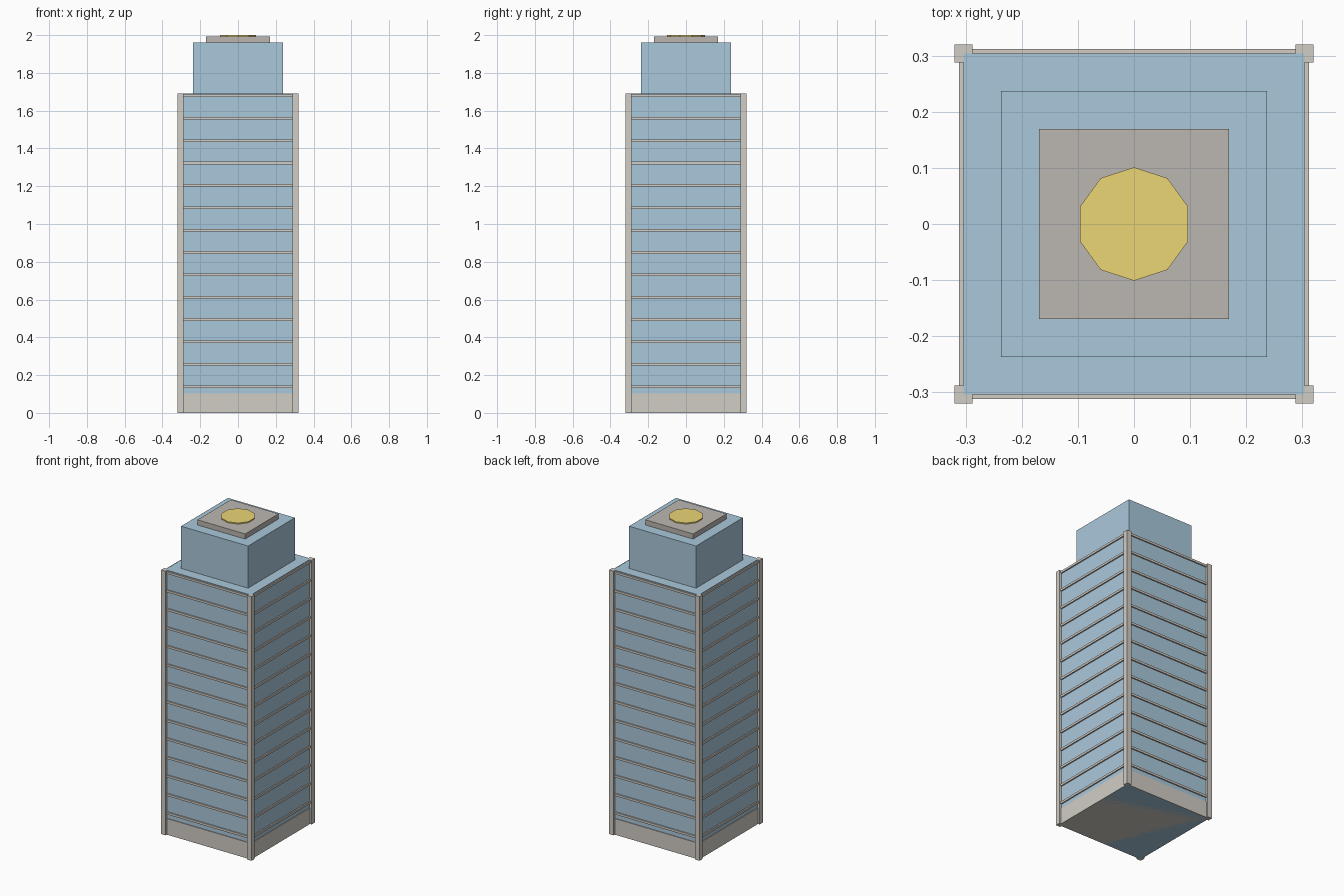
import bpy, math

if "Cube" in bpy.data.objects:
    bpy.data.objects.remove(bpy.data.objects["Cube"])


def material(name, rgb):
    m = bpy.data.materials.new(name)
    m.diffuse_color = (*rgb, 1)
    m.use_nodes = True
    m.node_tree.nodes["Principled BSDF"].inputs["Base Color"].default_value = m.diffuse_color
    return m


glass = material("blue_glass", (0.40, 0.58, 0.71))
stone = material("pale_stone", (0.64, 0.61, 0.56))
dark = material("dark_stone", (0.50, 0.47, 0.44))
gold = material("gold", (0.83, 0.67, 0.18))


def box(name, half, z0, z1, mat, x=0, y=0):
    """Square block with the given half width, from z0 to z1."""
    bpy.ops.mesh.primitive_cube_add(size=1, location=(x, y, (z0 + z1) / 2))
    o = bpy.context.object
    o.name = name
    o.scale = (2 * half, 2 * half, z1 - z0)
    bpy.ops.object.transform_apply(location=False, rotation=False, scale=True)
    o.data.materials.append(mat)
    return o


ROOF = 1.69

# Main shaft and plinth
box("glass_shaft", 0.304, 0, ROOF, glass)
box("plinth", 0.308, 0, 0.103, stone)

# Floor bands wrapping the shaft
for i in range(14):
    z = 0.139 + i * 0.1184
    box(f"floor_band_{i + 1}", 0.312, z - 0.007, z + 0.007, stone)

# Corner pillars
for sx in (-1, 1):
    for sy in (-1, 1):
        box("corner_pillar", 0.016, 0, ROOF, stone, sx * 0.304, sy * 0.304)

# Set-back upper storey and roof slab
box("upper_storey", 0.237, ROOF, 1.96, glass)
box("roof_slab", 0.169, 1.96, 1.993, dark)

# Ten-sided roof disc with a corner pointing along y
bpy.ops.mesh.primitive_cylinder_add(vertices=10, radius=0.101, depth=0.012,
                                    location=(0, 0, 1.994))
disc = bpy.context.object
disc.name = "roof_disc"
disc.data.materials.append(gold)
